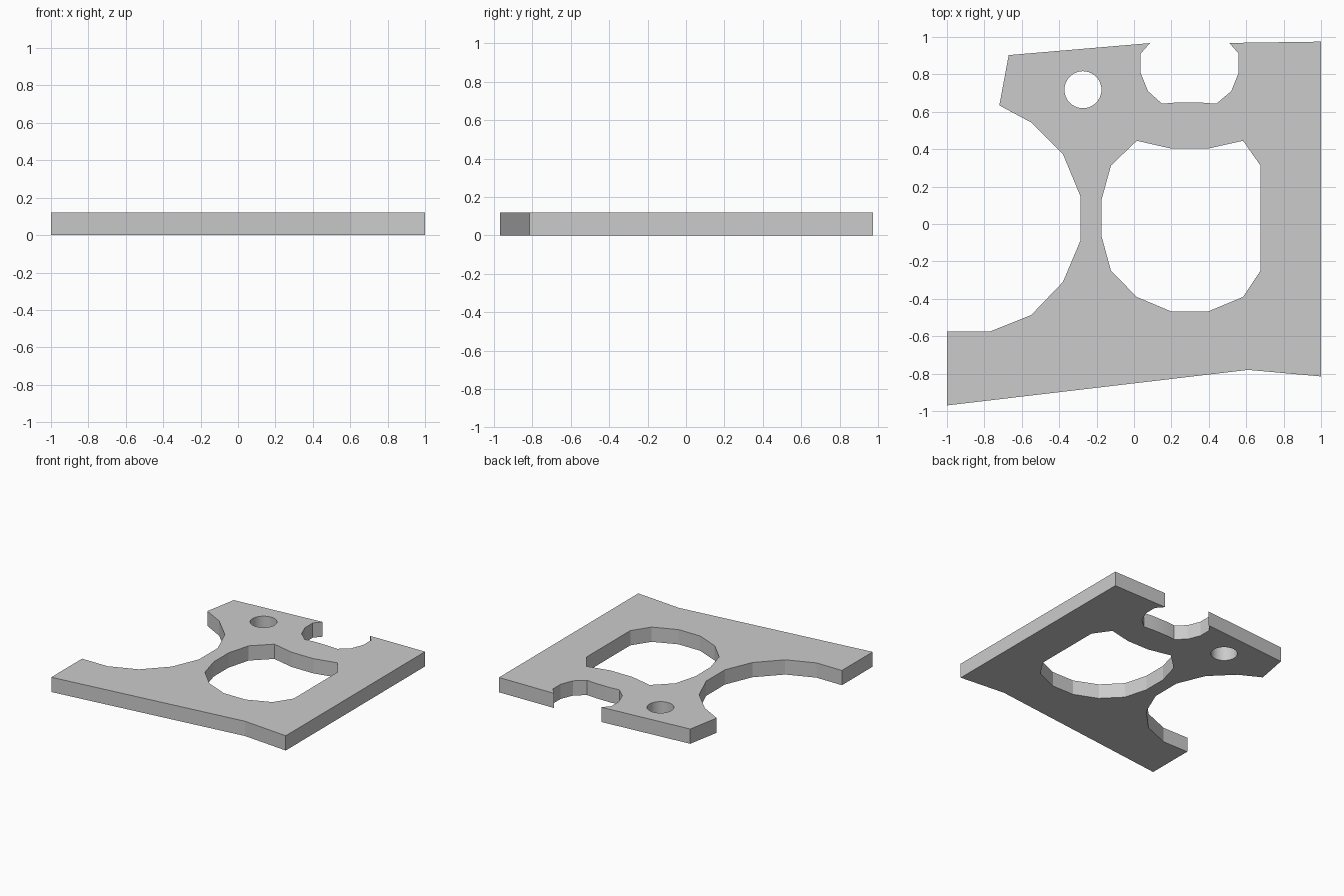
import bpy, bmesh, math

if "Cube" in bpy.data.objects:
    bpy.data.objects.remove(bpy.data.objects["Cube"])

THICK = 0.12

# Outer profile, counter-clockwise from the front left corner
outline = [
    (-1, -0.97), (0.61, -0.78), (1, -0.815), (1, 0.975),
    # open notch at the back
    (0.51, 0.968), (0.56, 0.91), (0.56, 0.81), (0.52, 0.71), (0.44, 0.643),
    (0.35, 0.65), (0.23, 0.65), (0.15, 0.643), (0.075, 0.71), (0.035, 0.81),
    (0.035, 0.91), (0.085, 0.967),
    # lug and concave left side
    (-0.67, 0.903), (-0.72, 0.634), (-0.55, 0.543), (-0.38, 0.374),
    (-0.287, 0.15), (-0.287, -0.09), (-0.38, -0.31), (-0.55, -0.487),
    (-0.77, -0.575), (-1, -0.575),
]

# Large faceted window
window = [
    (0.015, 0.445), (0.2, 0.403), (0.395, 0.403), (0.583, 0.445),
    (0.676, 0.313), (0.676, -0.25), (0.583, -0.39), (0.395, -0.468),
    (0.2, -0.468), (0.015, -0.39), (-0.123, -0.25), (-0.174, -0.064),
    (-0.174, 0.128), (-0.123, 0.313),
]

# Round bolt hole in the lug
N = 40
bolt_hole = [(-0.273 + 0.099 * math.cos(2 * math.pi * i / N),
              0.718 + 0.099 * math.sin(2 * math.pi * i / N)) for i in range(N)]

# Fill the profile with its holes, then extrude to thickness
bm = bmesh.new()
edges = []
for loop in (outline, window, bolt_hole):
    vs = [bm.verts.new((x, y, 0)) for x, y in loop]
    edges += [bm.edges.new((vs[i - 1], vs[i])) for i in range(len(vs))]
bmesh.ops.triangle_fill(bm, edges=edges, use_beauty=True, normal=(0, 0, 1))
top = bmesh.ops.extrude_face_region(bm, geom=bm.faces[:], use_keep_orig=True)["geom"]
bmesh.ops.translate(bm, vec=(0, 0, THICK),
                    verts=[g for g in top if isinstance(g, bmesh.types.BMVert)])
bmesh.ops.recalc_face_normals(bm, faces=bm.faces[:])

mesh = bpy.data.meshes.new("gasket_plate")
bm.to_mesh(mesh)
bm.free()
plate = bpy.data.objects.new("gasket_plate", mesh)
bpy.context.collection.objects.link(plate)

# Smooth only the finely divided bolt hole
bpy.context.view_layer.objects.active = plate
plate.select_set(True)
bpy.ops.object.shade_smooth_by_angle(angle=math.radians(10))
